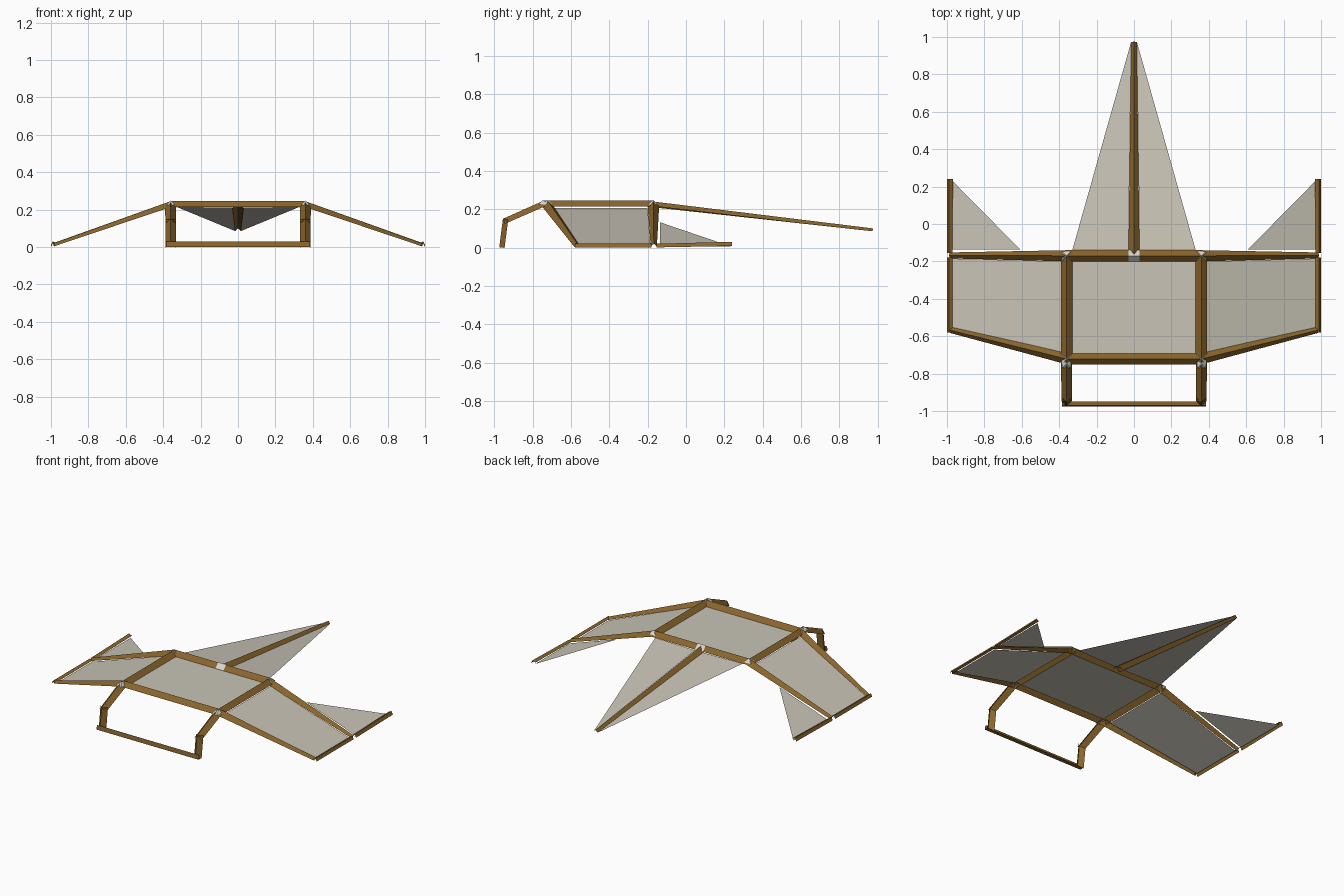
import bpy
from mathutils import Vector as V

if "Cube" in bpy.data.objects:
    bpy.data.objects.remove(bpy.data.objects["Cube"])


def material(name, rgb):
    m = bpy.data.materials.new(name)
    m.diffuse_color = (*rgb, 1)
    m.use_nodes = True
    m.node_tree.nodes["Principled BSDF"].inputs["Base Color"].default_value = m.diffuse_color
    return m


WOOD = material("wood", (0.25, 0.13, 0.025))
CLOTH = material("cloth", (0.58, 0.55, 0.47))
JOINT = material("joint", (0.7, 0.68, 0.62))


def mesh(name, verts, faces, mat, up):
    # Turn every face so it looks towards the outer side
    out = []
    for f in faces:
        a, b, c = (V(verts[i]) for i in f[:3])
        out.append(f if (b - a).cross(c - a).dot(V(up)) >= 0 else f[::-1])
    me = bpy.data.meshes.new(name)
    me.from_pydata([tuple(v) for v in verts], [], out)
    me.materials.append(mat)
    ob = bpy.data.objects.new(name, me)
    bpy.context.collection.objects.link(ob)
    return ob


def bar(name, p0, p1, w0=0.06, w1=0.06, up=(0, 0, 1), mat=WOOD):
    """Folded spar: ridge from p0 to p1, two sloping flanks, open underneath."""
    p0, p1 = V(p0), V(p1)
    d = (p1 - p0).normalized()
    side = d.cross(V(up)).normalized()
    n = side.cross(d)
    verts = []
    for p, w in ((p0, w0), (p1, w1)):
        verts += [p + side * w / 2 - n * w / 2, p, p - side * w / 2 - n * w / 2]
    return mesh(name, verts, [(0, 1, 4, 3), (1, 2, 5, 4)], mat, n)


def sail(name, pts):
    return mesh(name, pts, [tuple(range(len(pts)))], CLOTH, (0, 0, 1))


def joint(name, x, y, z, r=0.024):
    verts = [(x, y, z)] + [(x + r * a, y + r * b, z - r)
                           for a, b in ((-1, -1), (1, -1), (1, 1), (-1, 1))]
    mesh(name, verts, [(0, 1, 2), (0, 2, 3), (0, 3, 4), (0, 4, 1)], JOINT, (0, 0, 1))


TOP, LOW = 0.245, 0.215      # ridge height and cloth height of the middle panel
FRONT, REAR = -0.722, -0.17  # ridge lines of the cross spars


def wing_z(x):
    return LOW - (abs(x) - 0.36) * 0.345


# Middle panel
bar("front_cross_spar", (-0.36, FRONT, TOP), (0.36, FRONT, TOP))
bar("rear_cross_spar", (-0.36, REAR, TOP), (0.36, REAR, TOP))
sail("middle_sail", [(-0.33, -0.692, LOW), (0.33, -0.692, LOW),
                     (0.33, -0.2, LOW), (-0.33, -0.2, LOW)])

# Tail
bar("tail_spar", (0, REAR, 0.24), (0, 0.975, 0.1), 0.06, 0.03)
bar("tail_joint", (-0.03, REAR, TOP + 0.002), (0.03, REAR, TOP + 0.002), mat=JOINT)

for s, label in ((-1, "left"), (1, "right")):
    wing_up = (0.326 * s, 0, 0.945)
    # Ribs and wing spars
    bar(label + "_rib", (0.36 * s, FRONT - 0.02, TOP), (0.36 * s, REAR, TOP))
    bar(label + "_wing_front_spar", (0.36 * s, FRONT, TOP),
        (0.985 * s, -0.567, 0.02), 0.06, 0.032, wing_up)
    bar(label + "_wing_rear_spar", (0.36 * s, REAR, TOP),
        (0.99 * s, -0.168, 0.02), 0.06, 0.032, wing_up)
    bar(label + "_wing_tip_spar", (0.99 * s, -0.58, 0.02),
        (0.99 * s, -0.18, 0.02), 0.03, 0.03, wing_up)
    bar(label + "_tip_boom", (0.99 * s, -0.155, 0.02),
        (0.99 * s, 0.24, 0.03), 0.03, 0.034, wing_up)
    # Wing, tip and tail cloth
    sail(label + "_wing_sail", [(x * s, y, wing_z(x)) for x, y in
         ((0.385, -0.69), (0.972, -0.553), (0.972, -0.185), (0.385, -0.2))])
    sail(label + "_tip_sail", [(x * s, y, wing_z(x) + 0.003) for x, y in
         ((0.61, -0.135), (0.975, -0.135), (0.975, 0.235))])
    sail(label + "_tail_sail", [(0.03 * s, -0.14, 0.21), (0.33 * s, -0.14, LOW),
                                (0.015 * s, 0.975, 0.085)])
    # Handle legs
    bar(label + "_handle_arm", (0.36 * s, -0.742, TOP), (0.36 * s, -0.955, 0.15),
        0.06, 0.056)
    bar(label + "_handle_leg", (0.36 * s, -0.955, 0.15), (0.36 * s, -0.974, 0.002),
        0.056, 0.056, (0, -1, 0))
    # Corner joints
    for y in (FRONT - 0.025, FRONT, REAR):
        joint(label + "_corner_joint", 0.36 * s, y, TOP + 0.003)

# Handle grip: folded strip with its edge at the lower front
mesh("handle_grip",
     [(x * e, y, z) for x in (-1, 1)
      for e, y, z in ((0.385, -0.97, 0.03), (0.385, -0.975, 0), (0.385, -0.948, 0))],
     [(0, 1, 4, 3), (1, 2, 5, 4)], WOOD, (0, -1, -1))
